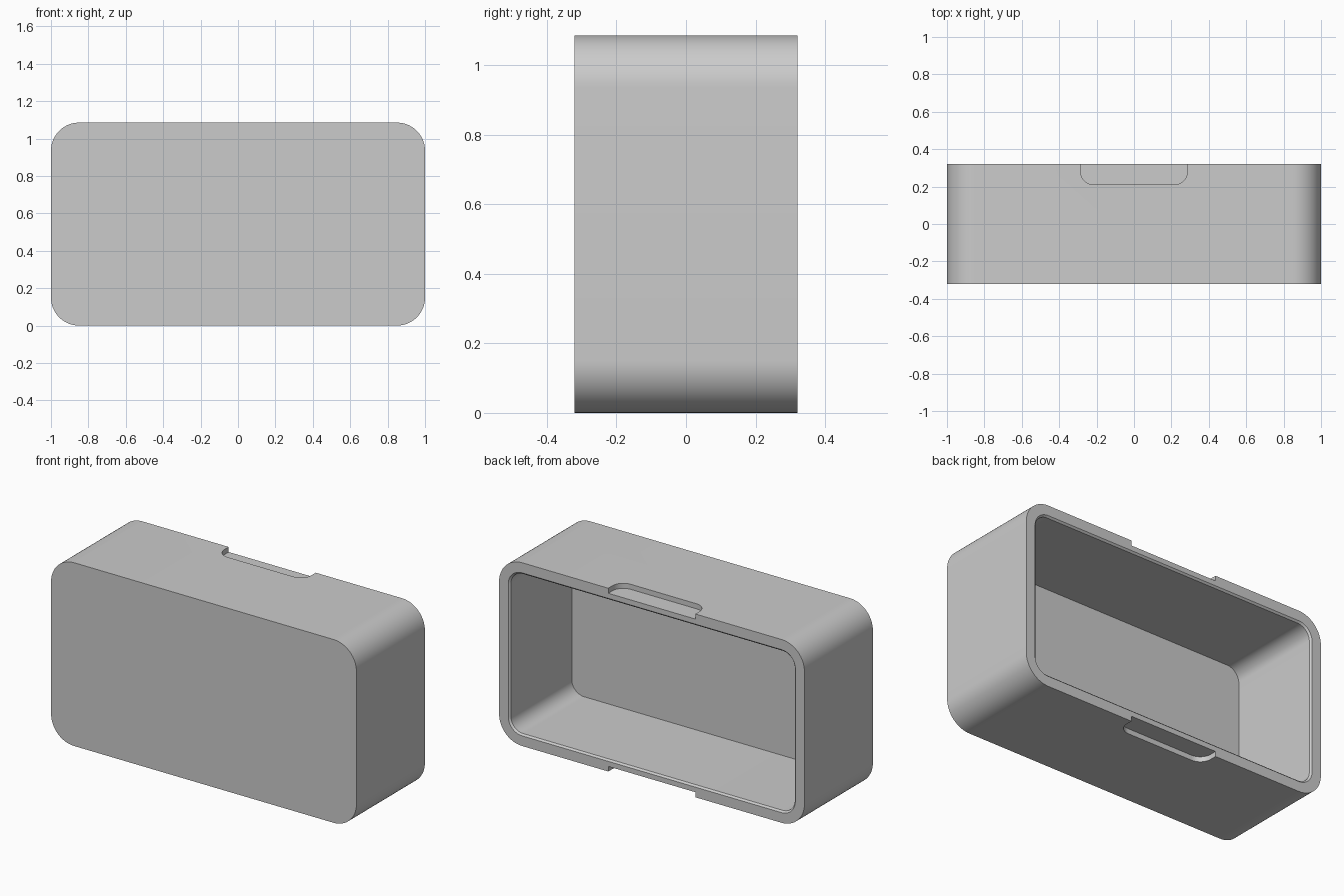
import bpy, bmesh, math

old = bpy.data.objects.get("Cube")
if old:
    bpy.data.objects.remove(old, do_unlink=True)

WIDTH, DEPTH, HEIGHT = 2.0, 0.64, 1.085
RADIUS, WALL, CHAMFER = 0.15, 0.06, 0.01
NOTCH_DEPTH = 0.03

grey = bpy.data.materials.new("light grey plastic")
grey.use_nodes = True
colour = (0.6, 0.6, 0.6, 1)
grey.diffuse_color = colour
grey.node_tree.nodes["Principled BSDF"].inputs["Base Color"].default_value = colour


def rounded_rect(w, h, r, steps=16):
    """Outline points of a rounded rectangle centred on the origin."""
    pts = []
    for quarter, (sx, sy) in enumerate([(1, 1), (-1, 1), (-1, -1), (1, -1)]):
        for i in range(steps + 1):
            a = math.pi / 2 * (quarter + i / steps)
            pts.append((sx * (w / 2 - r) + r * math.cos(a),
                        sy * (h / 2 - r) + r * math.sin(a)))
    return pts


def loft(name, rings):
    """Closed solid through a list of rings of 3D points."""
    bm = bmesh.new()
    loops = [[bm.verts.new(p) for p in ring] for ring in rings]
    for a, b in zip(loops, loops[1:]):
        for i in range(len(a)):
            j = (i + 1) % len(a)
            bm.faces.new((a[i], a[j], b[j], b[i]))
    bm.faces.new(loops[0])
    bm.faces.new(loops[-1])
    bmesh.ops.recalc_face_normals(bm, faces=bm.faces)
    mesh = bpy.data.meshes.new(name)
    bm.to_mesh(mesh)
    bm.free()
    mesh.materials.append(grey)
    obj = bpy.data.objects.new(name, mesh)
    bpy.context.collection.objects.link(obj)
    return obj


def case_ring(inset, y):
    pts = rounded_rect(WIDTH - 2 * inset, HEIGHT - 2 * inset, RADIUS - inset)
    return [(x, y, z + HEIGHT / 2) for x, z in pts]


# Hollow case, open at the back, with a small chamfer inside the rim
back = DEPTH / 2
case = loft("case", [
    case_ring(0, -back),
    case_ring(0, back),
    case_ring(WALL, back),
    case_ring(WALL + CHAMFER, back - CHAMFER),
    case_ring(WALL + CHAMFER, -back + WALL),
])

# Shallow finger notches in the top and bottom of the back rim
for label, z in (("top", HEIGHT), ("bottom", 0)):
    outline = rounded_rect(0.57, 0.4, 0.07)
    cutter = loft(label + "_notch_cutter", [
        [(x, y + back + 0.09, z + dz) for x, y in outline]
        for dz in (-NOTCH_DEPTH, NOTCH_DEPTH)])
    cutter.hide_render = True
    cutter.hide_set(True)
    cut = case.modifiers.new(label + " notch", 'BOOLEAN')
    cut.operation = 'DIFFERENCE'
    cut.solver = 'EXACT'
    cut.object = cutter

# Apply the cuts, then smooth the rounded corners only
bpy.context.view_layer.objects.active = case
case.select_set(True)
for m in list(case.modifiers):
    bpy.ops.object.modifier_apply(modifier=m.name)
for label in ("top", "bottom"):
    bpy.data.objects.remove(bpy.data.objects[label + "_notch_cutter"], do_unlink=True)
bpy.ops.object.shade_smooth_by_angle(angle=math.radians(30))
